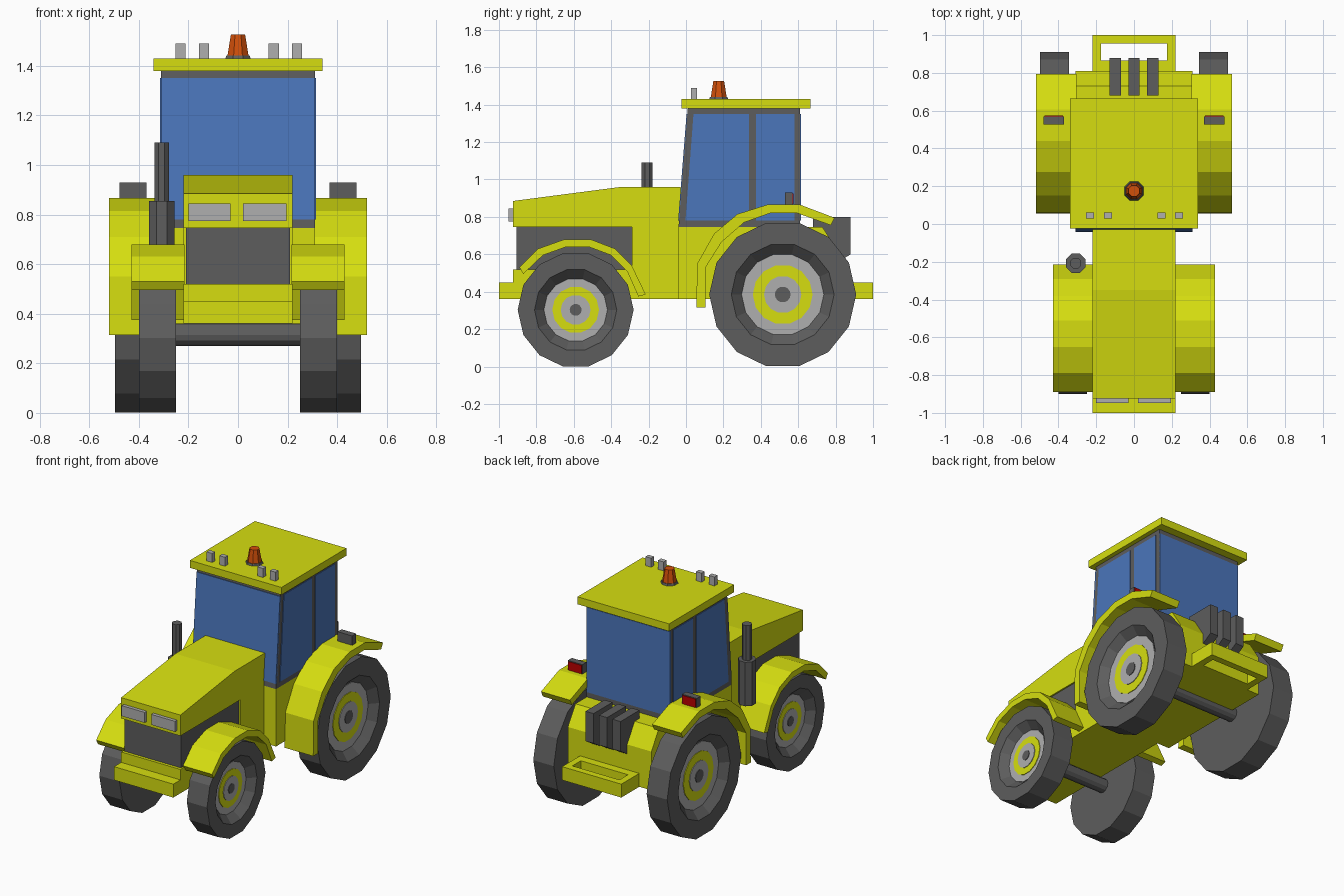
import bpy, bmesh, math
from mathutils import Vector

if "Cube" in bpy.data.objects:
    bpy.data.objects.remove(bpy.data.objects["Cube"])


def material(name, rgb):
    m = bpy.data.materials.new(name)
    m.diffuse_color = (*rgb, 1)
    m.use_nodes = True
    m.node_tree.nodes["Principled BSDF"].inputs["Base Color"].default_value = m.diffuse_color
    return m


YELLOW = material("yellow", (0.67, 0.73, 0.005))
DARK = material("dark_grey", (0.11, 0.11, 0.11))
LIGHT = material("light_grey", (0.43, 0.43, 0.43))
GLASS = material("blue_glass", (0.07, 0.18, 0.5))
ORANGE = material("orange", (0.65, 0.08, 0.003))
RED = material("red", (0.5, 0.0, 0.0))


def finish(name, bm, mat, mirror=False):
    bmesh.ops.remove_doubles(bm, verts=bm.verts, dist=1e-5)
    bmesh.ops.recalc_face_normals(bm, faces=bm.faces)
    me = bpy.data.meshes.new(name)
    bm.to_mesh(me)
    bm.free()
    me.materials.append(mat)
    ob = bpy.data.objects.new(name, me)
    bpy.context.collection.objects.link(ob)
    if mirror:
        mod = ob.modifiers.new("mirror", 'MIRROR')
        mod.use_axis = (True, False, False)
        mod.use_mirror_merge = False
    return ob


def extrude(name, profile, x0, x1, mat, mirror=False):
    """Side profile of (y, z) points extruded from x0 to x1."""
    bm = bmesh.new()
    face = bm.faces.new([bm.verts.new((x0, y, z)) for y, z in profile])
    ext = bmesh.ops.extrude_face_region(bm, geom=[face])["geom"]
    bmesh.ops.translate(bm, vec=(x1 - x0, 0, 0),
                        verts=[g for g in ext if isinstance(g, bmesh.types.BMVert)])
    return finish(name, bm, mat, mirror)


def box(name, x0, x1, y0, y1, z0, z1, mat, mirror=False):
    return extrude(name, [(y0, z0), (y1, z0), (y1, z1), (y0, z1)], x0, x1, mat, mirror)


def lathe(name, profile, centre, n, mat, axis='X', mirror=False, turn=0.0):
    """(radius, offset) profile spun into n flat sides about the axis."""
    bm = bmesh.new()
    c = Vector(centre)
    rings = []
    for r, h in profile:
        ring = []
        for k in range(n):
            a = math.tau * k / n + turn
            u, v = r * math.cos(a), r * math.sin(a)
            ring.append(bm.verts.new(c + Vector((h, u, v) if axis == 'X' else (u, v, h))))
        rings.append(ring)
    for a, b in zip(rings, rings[1:]):
        for k in range(n):
            j = (k + 1) % n
            bm.faces.new((a[k], a[j], b[j], b[k]))
    bm.faces.new(rings[0])
    bm.faces.new(rings[-1])
    return finish(name, bm, mat, mirror)


def wheel(name, y, z, x0, x1, R, lip, rim, yellow, centre, hub):
    floor = x1 - 0.05
    at = (0, y, z)
    lathe(name + "_tyre", [(R, x0), (R, x1), (lip, x1), (rim, floor)], at, 14, DARK, mirror=True)
    for i, (part, r, m) in enumerate([("rim", rim, LIGHT), ("ring", yellow, YELLOW),
                                      ("centre", centre, LIGHT), ("hub", hub, DARK)]):
        h = floor + 0.004 * (i + 1)
        lathe(f"{name}_{part}", [(r, floor - 0.01), (r, h)], at, 14, m, mirror=True)


# Wheels and axles
wheel("front_wheel", -0.59, 0.303, 0.25, 0.40, 0.31, 0.22, 0.17, 0.125, 0.08, 0.032)
wheel("rear_wheel", 0.517, 0.385, 0.345, 0.497, 0.393, 0.275, 0.22, 0.16, 0.10, 0.042)
lathe("front_axle", [(0.045, -0.26), (0.045, 0.26)], (0, -0.59, 0.315), 12, DARK)
lathe("rear_axle", [(0.045, -0.36), (0.045, 0.36)], (0, 0.517, 0.36), 12, DARK)

# Chassis, hood and grille
box("front_chassis", -0.22, 0.22, -0.925, -0.04, 0.36, 0.52, YELLOW)
box("hood_rear", -0.22, 0.22, -0.29, -0.04, 0.50, 0.76, YELLOW)
box("grille", -0.21, 0.21, -0.905, -0.28, 0.51, 0.755, DARK)
extrude("hood", [(-0.925, 0.745), (-0.925, 0.885), (-0.35, 0.96), (-0.03, 0.96), (-0.03, 0.745)],
        -0.22, 0.22, YELLOW)
box("front_bumper", -0.22, 0.22, -1.0, -0.92, 0.36, 0.45, YELLOW)
box("left_headlight", -0.20, -0.03, -0.948, -0.92, 0.775, 0.845, LIGHT)
box("right_headlight", 0.02, 0.195, -0.948, -0.92, 0.775, 0.845, LIGHT)

# Rear body, hitch arms and drawbar frame
extrude("rear_body", [(-0.04, 0.36), (-0.04, 0.745), (0.73, 0.745), (0.81, 0.62), (0.81, 0.36)],
        -0.31, 0.31, YELLOW)
for i, x in enumerate((-0.10, 0.0, 0.10)):
    extrude(f"hitch_arm_{i + 1}", [(0.68, 0.70), (0.68, 0.80), (0.88, 0.80), (0.88, 0.60),
                                  (0.80, 0.55)], x - 0.03, x + 0.03, DARK)
box("drawbar_side", 0.175, 0.22, 0.80, 1.0, 0.36, 0.45, YELLOW, True)
box("drawbar_end", -0.18, 0.18, 0.955, 1.0, 0.36, 0.45, YELLOW)
box("drawbar_root", -0.18, 0.18, 0.80, 0.865, 0.36, 0.45, YELLOW)

# Cab frame, windows and roof
extrude("cab_frame", [(-0.04, 0.745), (0.01, 1.385), (0.61, 1.385), (0.61, 0.745)],
        -0.31, 0.31, DARK)
extrude("front_window", [(-0.042, 0.78), (0.003, 1.35), (0.013, 1.35), (-0.03, 0.78)],
        -0.31, 0.31, GLASS)
box("rear_window", -0.31, 0.31, 0.60, 0.615, 0.78, 1.35, GLASS)
extrude("side_door_window", [(-0.003, 0.78), (0.04, 1.35), (0.337, 1.35), (0.337, 0.78)],
        0.30, 0.314, GLASS, True)
box("side_rear_window", 0.30, 0.314, 0.373, 0.58, 0.78, 1.35, GLASS, True)
box("roof", -0.34, 0.34, -0.025, 0.665, 1.38, 1.43, YELLOW)

# Roof lamps and beacon
for i, x in enumerate((-0.232, -0.137, 0.145, 0.238)):
    box(f"roof_lamp_{i + 1}", x - 0.021, x + 0.021, 0.028, 0.06, 1.43, 1.49, LIGHT)
lathe("beacon_base", [(0.055, 1.43), (0.05, 1.442)], (0, 0.175, 0), 8, DARK, 'Z', turn=math.pi / 8)
lathe("beacon", [(0.046, 1.44), (0.031, 1.527)], (0, 0.175, 0), 8, ORANGE, 'Z', turn=math.pi / 8)

# Exhaust
lathe("exhaust", [(0.056, 0.56), (0.056, 0.855), (0.031, 0.855), (0.031, 1.09)],
      (-0.308, -0.208, 0), 8, DARK, 'Z', turn=math.pi / 8)

# Fenders
extrude("front_fender", [(-0.89, 0.53), (-0.79, 0.63), (-0.65, 0.68), (-0.51, 0.68), (-0.38, 0.63),
                         (-0.29, 0.54), (-0.215, 0.385), (-0.255, 0.375), (-0.315, 0.51),
                         (-0.40, 0.595), (-0.52, 0.64), (-0.64, 0.64), (-0.765, 0.595),
                         (-0.87, 0.495)], 0.215, 0.43, YELLOW, True)
extrude("rear_fender", [(0.055, 0.315), (0.06, 0.55), (0.15, 0.71), (0.275, 0.815), (0.44, 0.867),
                        (0.605, 0.867), (0.795, 0.795), (0.775, 0.755), (0.595, 0.82),
                        (0.45, 0.82), (0.31, 0.77), (0.19, 0.665), (0.105, 0.53),
                        (0.105, 0.315)], 0.305, 0.52, YELLOW, True)

# Tail lights
box("tail_light_housing", 0.37, 0.478, 0.528, 0.57, 0.86, 0.93, DARK, True)
box("tail_light_lens", 0.375, 0.473, 0.56, 0.574, 0.868, 0.925, RED, True)
